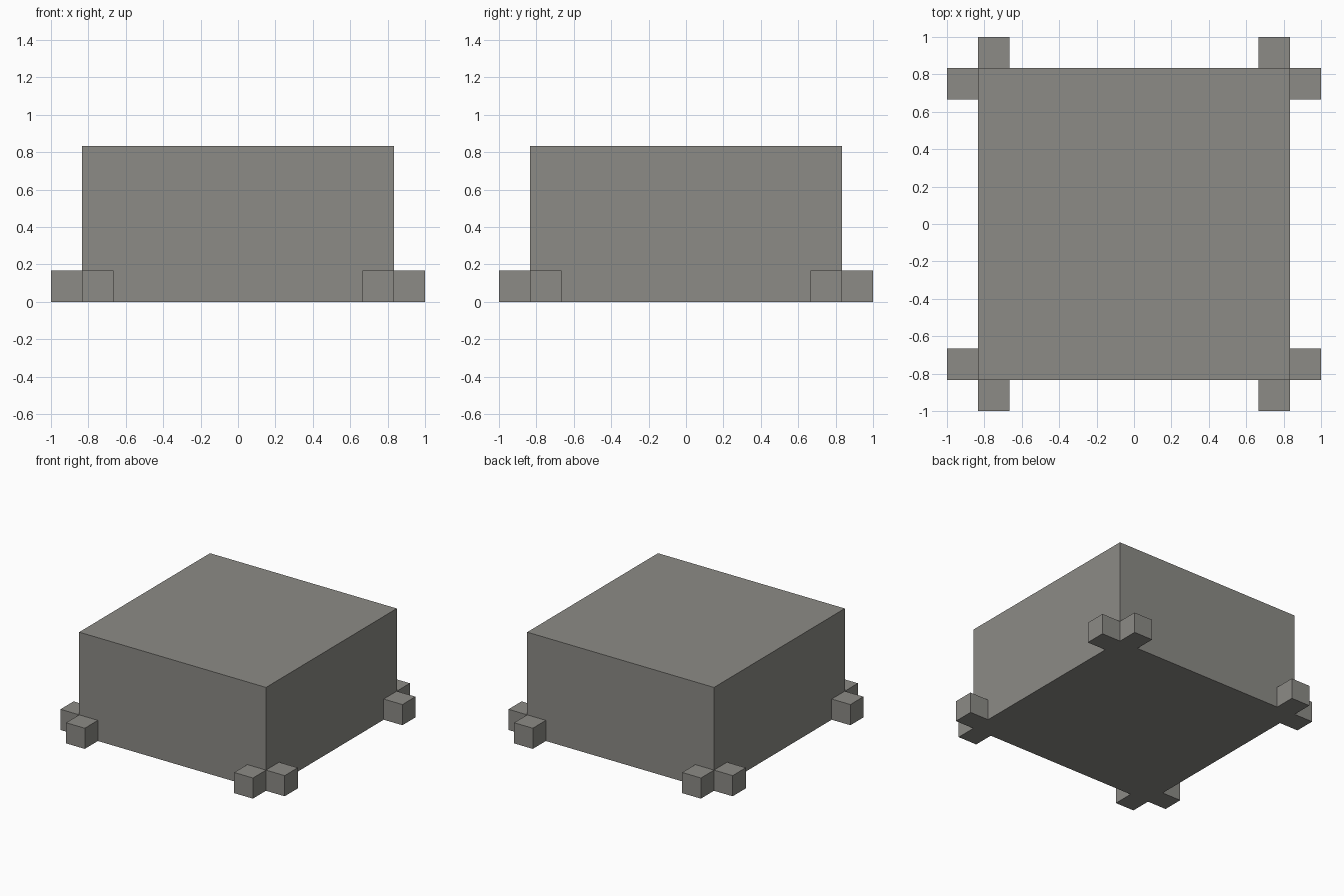
import bpy

if "Cube" in bpy.data.objects:
    bpy.data.objects.remove(bpy.data.objects["Cube"])

U = 1 / 6           # the model is built on a grid of sixths
HALF = 5 * U        # half width of the main block

stone = bpy.data.materials.new("warm_grey")
stone.diffuse_color = (0.263, 0.258, 0.238, 1)
stone.use_nodes = True
stone.node_tree.nodes["Principled BSDF"].inputs["Base Color"].default_value = stone.diffuse_color


def box(name, centre, size):
    bpy.ops.mesh.primitive_cube_add(size=1, location=centre)
    ob = bpy.context.object
    ob.name = name
    ob.scale = size
    bpy.ops.object.transform_apply(location=True, rotation=False, scale=True)
    ob.data.materials.append(stone)
    return ob


# main block
box("body", (0, 0, HALF / 2), (2 * HALF, 2 * HALF, HALF))

# a pair of small cubes at each bottom corner, one on each adjoining side
outer, inner = HALF + U / 2, HALF - U / 2
for sx, side in ((-1, "left"), (1, "right")):
    for sy, end in ((-1, "front"), (1, "back")):
        box(f"{end}_{side}_side_foot", (sx * outer, sy * inner, U / 2), (U, U, U))
        box(f"{end}_{side}_end_foot", (sx * inner, sy * outer, U / 2), (U, U, U))
